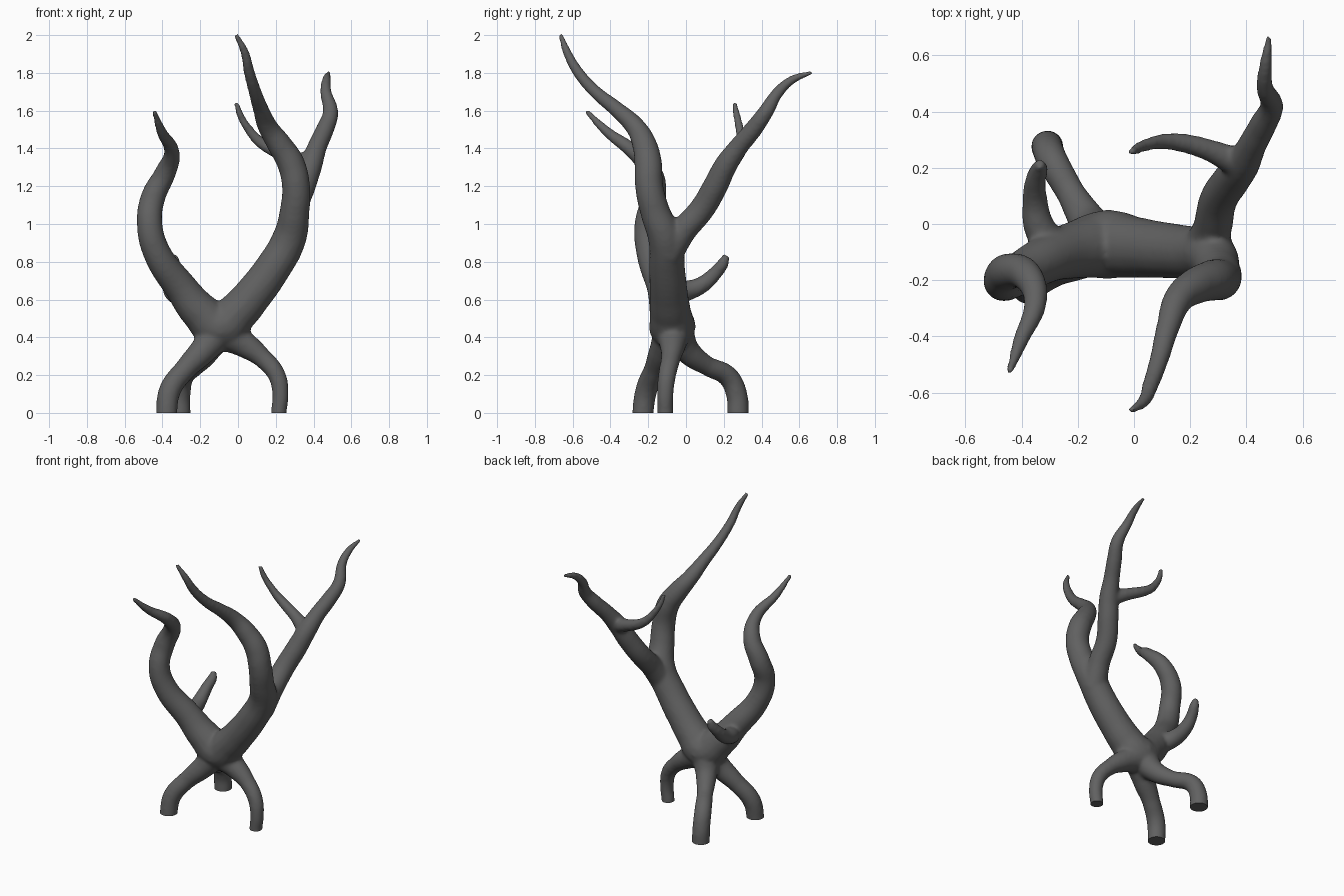
import bpy, bmesh

# Each limb: (x, y, z, radius) along its centre line
MAIN_FORK = [(-.445, -.53, 1.6, .012), (-.405, -.42, 1.49, .026), (-.35, -.27, 1.375, .04),
             (-.385, -.18, 1.27, .055), (-.45, -.17, 1.14, .064), (-.468, -.205, 1.0, .066),
             (-.43, -.19, .85, .072), (-.3, -.12, .66, .085), (-.2, -.09, .535, .102),
             (-.095, -.073, .46, .123), (0, -.082, .535, .107), (.075, -.09, .62, .1),
             (.18, -.1, .76, .094), (.27, -.11, .92, .089), (.3, -.165, 1.07, .077),
             (.307, -.195, 1.2, .073), (.28, -.2, 1.32, .072), (.22, -.22, 1.42, .064),
             (.16, -.265, 1.51, .052), (.12, -.37, 1.61, .04), (.09, -.48, 1.7, .033),
             (.058, -.575, 1.81, .028), (.035, -.63, 1.91, .022), (-.012, -.665, 2.005, .012)]
BACK_BOUGH = [(.25, -.1, .84, .08), (.28, -.01, .97, .068), (.3, .085, 1.08, .066), (.345, .155, 1.2, .065),
              (.385, .21, 1.31, .06), (.42, .28, 1.41, .05), (.46, .355, 1.5, .047),
              (.49, .42, 1.59, .04), (.465, .49, 1.7, .029), (.468, .565, 1.765, .022), (.48, .67, 1.803, .01)]
TWIG = [(.39, .2, 1.3, .05), (.33, .235, 1.33, .046), (.26, .265, 1.36, .037), (.18, .287, 1.395, .033),
        (.11, .293, 1.44, .028), (.05, .283, 1.51, .022), (.015, .27, 1.57, .019), (-.01, .255, 1.645, .013)]
STUB = [(-.27, -.1, .61, .065), (-.335, -.015, .64, .055), (-.352, .08, .675, .044),
        (-.35, .155, .74, .036), (-.337, .195, .79, .031), (-.335, .215, .835, .017)]
ROOTS = [
    [(-.1, -.07, .44, .1), (-.18, -.12, .335, .072), (-.28, -.165, .23, .056),
     (-.36, -.21, .12, .057), (-.378, -.228, 0, .055), (-.378, -.228, -.08, .055)],
    [(-.12, -.06, .43, .1), (-.165, .01, .325, .066), (-.225, .11, .25, .05),
     (-.29, .225, .19, .054), (-.308, .27, .09, .055), (-.308, .275, 0, .056), (-.308, .275, -.08, .056)],
    [(-.08, -.07, .43, .1), (.03, -.07, .365, .07), (.13, -.08, .29, .05),
     (.205, -.1, .2, .046), (.225, -.11, .1, .042), (.216, -.11, 0, .04), (.216, -.11, -.08, .04)],
]

# Round tapering tubes through the points
cu = bpy.data.curves.new("limbs", 'CURVE')
cu.dimensions = '3D'
cu.bevel_depth = 1
cu.bevel_resolution = 6
cu.resolution_u = 8
cu.use_fill_caps = True
for path in [MAIN_FORK, BACK_BOUGH, TWIG, STUB] + ROOTS:
    sp = cu.splines.new('BEZIER')
    sp.bezier_points.add(len(path) - 1)
    for bp, (x, y, z, r) in zip(sp.bezier_points, path):
        bp.co = (x, y, z)
        bp.radius = r + .002
        bp.handle_left_type = bp.handle_right_type = 'AUTO'
tubes = bpy.data.objects.new("limb_curves", cu)
bpy.context.collection.objects.link(tubes)


def bake(ob):
    bpy.context.view_layer.update()
    dg = bpy.context.evaluated_depsgraph_get()
    return bpy.data.meshes.new_from_object(ob.evaluated_get(dg))


# Fuse into one skin with soft junctions
wood = bpy.data.objects.new("bare_branch", bake(tubes))
bpy.context.collection.objects.link(wood)
bpy.data.objects.remove(tubes)
rm = wood.modifiers.new("fuse", 'REMESH')
rm.mode = 'VOXEL'
rm.voxel_size = .01
sm = wood.modifiers.new("soften", 'SMOOTH')
sm.factor = .5
sm.iterations = 14
mesh = bake(wood)
wood.modifiers.clear()
wood.data = mesh

# Flat feet on the ground
bm = bmesh.new()
bm.from_mesh(mesh)
bmesh.ops.bisect_plane(bm, geom=bm.verts[:] + bm.edges[:] + bm.faces[:],
                       plane_co=(0, 0, 0), plane_no=(0, 0, 1), clear_inner=True)
bmesh.ops.holes_fill(bm, edges=[e for e in bm.edges if e.is_boundary], sides=0)
bm.to_mesh(mesh)
bm.free()

# Dark grey bark
bark = bpy.data.materials.new("bark")
bark.diffuse_color = (.12, .12, .12, 1)
mesh.materials.clear()
mesh.materials.append(bark)

bpy.context.view_layer.objects.active = wood
wood.select_set(True)
bpy.ops.object.shade_smooth_by_angle(angle=.9)
